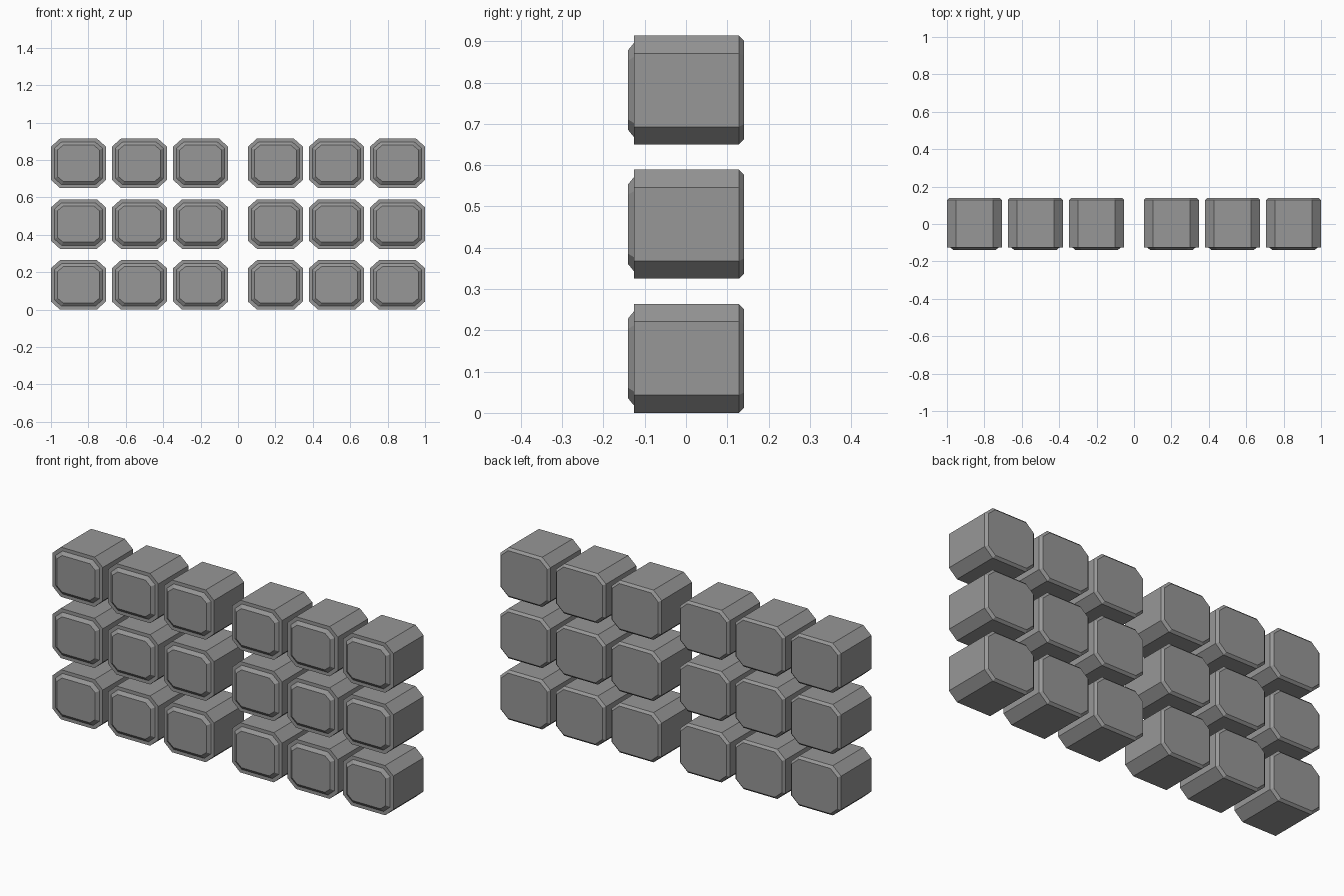
import bpy, bmesh

if "Cube" in bpy.data.objects:
    bpy.data.objects.remove(bpy.data.objects["Cube"])

WIDTH, HEIGHT = 0.294, 0.264
CORNER_X, CORNER_Z = 0.048, 0.043
COLUMNS = (0.200, 0.527, 0.853)
ROW_PITCH = 0.325


def octagon(bm, y, inset):
    """Ring of eight verts: a chamfered rectangle facing along y."""
    w, h = WIDTH / 2 - inset, HEIGHT / 2 - inset
    cx, cz = CORNER_X - 0.5 * inset, CORNER_Z - 0.5 * inset
    pts = [(w, h - cz), (w - cx, h), (cx - w, h), (-w, h - cz),
           (-w, cz - h), (cx - w, -h), (w - cx, -h), (w, cz - h)]
    return [bm.verts.new((x, y, z)) for x, z in pts]


def block_mesh():
    bm = bmesh.new()
    # raised front panel, flat rim, body, bevelled back
    sections = [(-0.14, 0.035), (-0.126, 0.018), (-0.126, 0.0),
                (0.128, 0.0), (0.14, 0.012)]
    rings = [octagon(bm, y, inset) for y, inset in sections]
    for a, b in zip(rings, rings[1:]):
        for i in range(8):
            j = (i + 1) % 8
            bm.faces.new((a[i], a[j], b[j], b[i]))
    bm.faces.new(rings[0])
    bm.faces.new(rings[-1])
    bmesh.ops.recalc_face_normals(bm, faces=bm.faces[:])
    mesh = bpy.data.meshes.new("block")
    bm.to_mesh(mesh)
    bm.free()
    return mesh


# Dark grey finish shared by every block
dark_grey = bpy.data.materials.new("dark_grey")
dark_grey.diffuse_color = (0.31, 0.31, 0.31, 1)
dark_grey.use_nodes = True
dark_grey.node_tree.nodes["Principled BSDF"].inputs["Base Color"].default_value = dark_grey.diffuse_color

# Two mirrored groups of three columns, three rows high
mesh = block_mesh()
mesh.materials.append(dark_grey)
for side, sign in (("left", -1), ("right", 1)):
    for col, x in enumerate(COLUMNS, 1):
        for row in range(3):
            block = bpy.data.objects.new(f"{side}_block_row{row + 1}_col{col}", mesh)
            block.location = (sign * x, 0, HEIGHT / 2 + row * ROW_PITCH)
            bpy.context.collection.objects.link(block)
